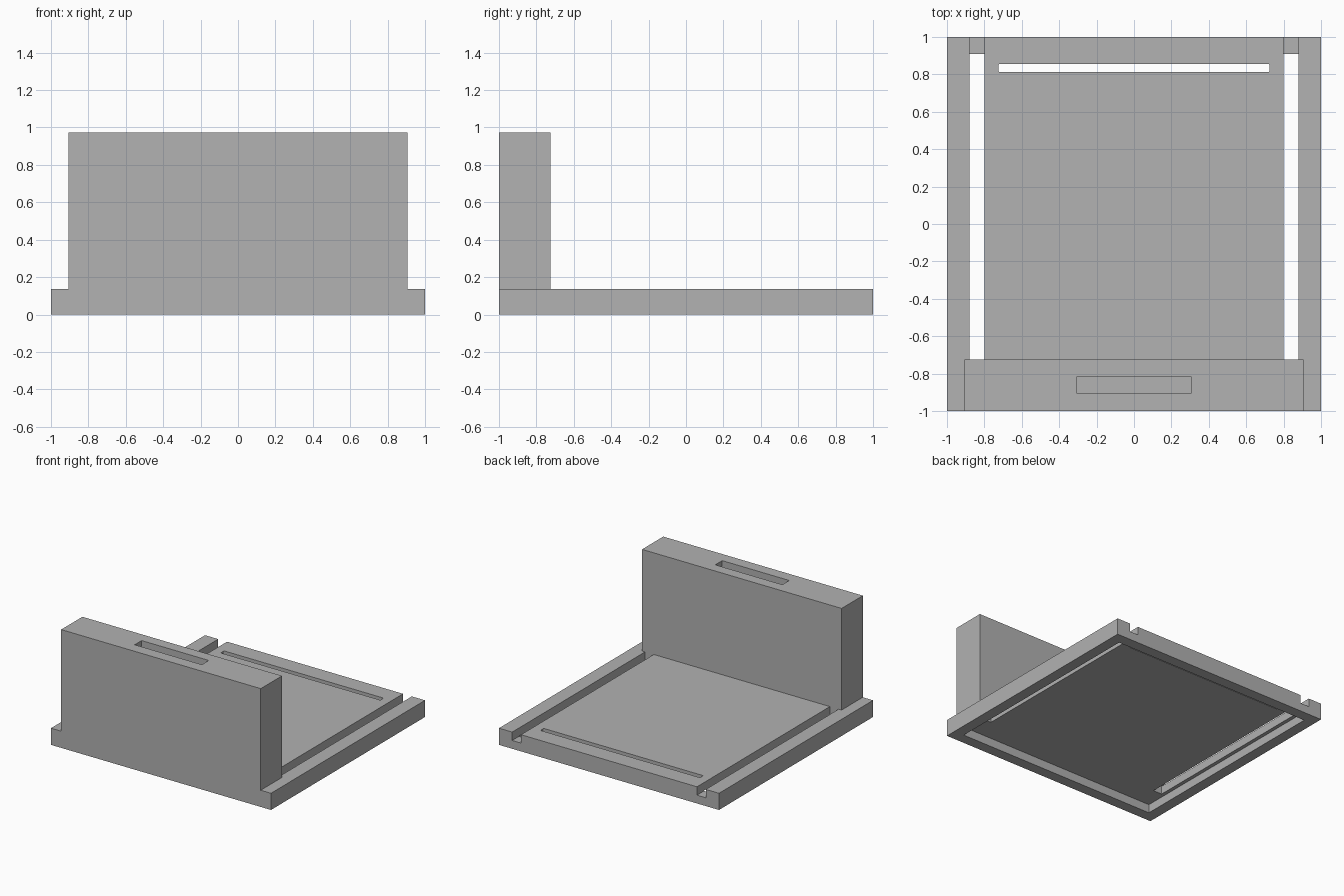
import bpy
import bmesh

cube = bpy.data.objects.get("Cube")
if cube:
    bpy.data.objects.remove(cube, do_unlink=True)

# Plain grey
grey = bpy.data.materials.new("plain_grey")
grey.use_nodes = True
colour = (0.445, 0.445, 0.445, 1)
grey.diffuse_color = colour
grey.node_tree.nodes["Principled BSDF"].inputs["Base Color"].default_value = colour


def box(name, x, y, z, corner=0):
    """Box from three (low, high) spans, with optional rounded upright edges."""
    bm = bmesh.new()
    bmesh.ops.create_cube(bm, size=1)
    for v in bm.verts:
        for axis, (low, high) in enumerate((x, y, z)):
            v.co[axis] = low if v.co[axis] < 0 else high
    if corner:
        upright = [e for e in bm.edges
                   if abs(e.verts[0].co.z - e.verts[1].co.z) > 0.01]
        bmesh.ops.bevel(bm, geom=upright, offset=corner, segments=3,
                        profile=0.5, affect='EDGES')
    mesh = bpy.data.meshes.new(name)
    bm.to_mesh(mesh)
    bm.free()
    mesh.materials.append(grey)
    obj = bpy.data.objects.new(name, mesh)
    bpy.context.collection.objects.link(obj)
    return obj


def combine(target, tool, operation):
    """Apply a boolean and discard the tool."""
    mod = target.modifiers.new("boolean", 'BOOLEAN')
    mod.operation = operation
    mod.solver = 'EXACT'
    mod.object = tool
    bpy.context.view_layer.objects.active = target
    bpy.ops.object.modifier_apply(modifier=mod.name)
    bpy.data.objects.remove(tool, do_unlink=True)


base_top, ceiling, wall_back = 0.137, 0.07, -0.725

# Base tray, hollow underneath
body = box("slotted_base_with_upright", (-1, 1), (-1, 1), (0, base_top))
combine(body, box("recess", (-0.91, 0.91), (-0.91, 0.91), (-0.1, ceiling)), 'DIFFERENCE')

# Side slots, open at the back edge
for side in (-1, 1):
    span = sorted((side * 0.8, side * 0.88))
    combine(body, box("side_slot", span, (wall_back, 1.1), (ceiling - 0.002, 0.3)), 'DIFFERENCE')

# Cross slot near the back
combine(body, box("cross_slot", (-0.725, 0.725), (0.812, 0.855), (0.03, 0.3), 0.007), 'DIFFERENCE')

# Upright block with a pocket in its top
block = box("upright", (-0.907, 0.907), (-1, wall_back), (base_top, 0.972))
combine(block, box("pocket", (-0.305, 0.305), (-0.905, -0.815), (0.85, 1.1)), 'DIFFERENCE')
combine(body, block, 'UNION')
